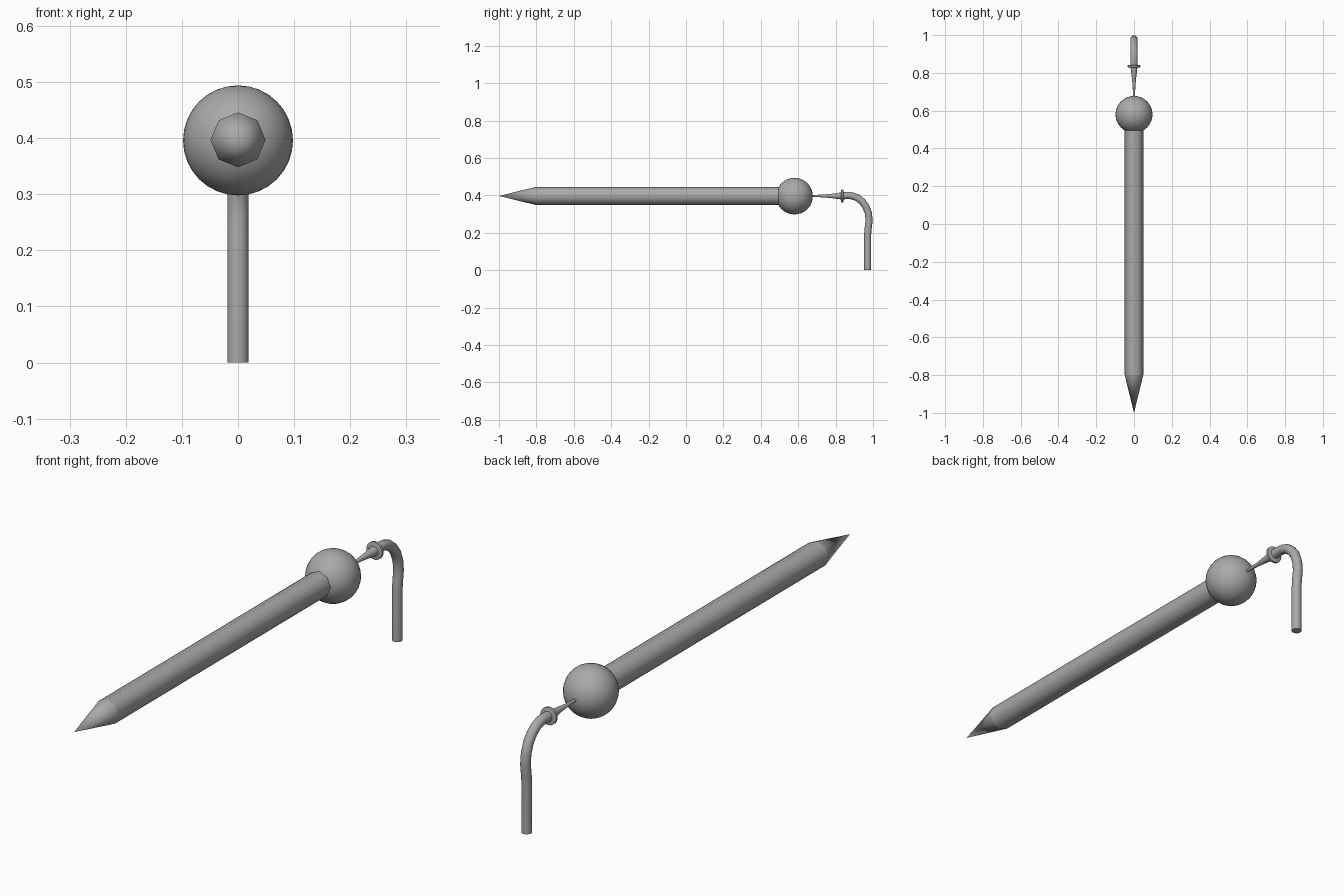
import bpy, bmesh, math
from mathutils import Vector

if "Cube" in bpy.data.objects:
    bpy.data.objects.remove(bpy.data.objects["Cube"])

AXIS_Z = 0.397
grey = bpy.data.materials.new("grey")
grey.diffuse_color = (0.4, 0.4, 0.4, 1)
grey.use_nodes = True
grey.node_tree.nodes["Principled BSDF"].inputs["Base Color"].default_value = grey.diffuse_color


def sweep(name, path, sides, angle=180):
    """Rings of given radius along a path of (y, z, radius) in the x = 0 plane."""
    bm = bmesh.new()
    pts = [Vector((0, y, z)) for y, z, r in path]
    rings = []
    for i, (p, (_, _, r)) in enumerate(zip(pts, path)):
        t = (pts[min(i + 1, len(pts) - 1)] - pts[max(i - 1, 0)]).normalized()
        side = Vector((1, 0, 0))
        up = side.cross(t)
        if r == 0:
            rings.append([bm.verts.new(p)])
            continue
        rings.append([bm.verts.new(p + r * (side * math.cos(a) + up * math.sin(a)))
                      for a in (2 * math.pi * k / sides for k in range(sides))])
    for a, b in zip(rings, rings[1:]):
        for k in range(sides):
            n = (k + 1) % sides
            if len(a) == 1:
                bm.faces.new((a[0], b[n], b[k]))
            else:
                bm.faces.new((a[k], a[n], b[n], b[k]))
    for ring in (rings[0], rings[-1]):
        if len(ring) > 2:
            bm.faces.new(ring)
    bmesh.ops.recalc_face_normals(bm, faces=bm.faces)
    mesh = bpy.data.meshes.new(name)
    bm.to_mesh(mesh)
    bm.free()
    obj = bpy.data.objects.new(name, mesh)
    bpy.context.collection.objects.link(obj)
    finish(obj, angle)


def finish(obj, angle):
    obj.data.materials.append(grey)
    bpy.ops.object.select_all(action='DESELECT')
    obj.select_set(True)
    bpy.context.view_layer.objects.active = obj
    bpy.ops.object.shade_smooth_by_angle(angle=math.radians(angle))


# Octagonal shaft and its pointed tip
sweep("shaft", [(-0.8, AXIS_Z, 0.049), (0.53, AXIS_Z, 0.049)], 8, 60)
sweep("tip", [(-1.0, AXIS_Z, 0), (-0.8, AXIS_Z, 0.049)], 8, 60)

# Ball
bpy.ops.mesh.primitive_uv_sphere_add(segments=32, ring_count=16, radius=0.098,
                                     location=(0, 0.58, AXIS_Z - 0.001))
ball = bpy.context.object
ball.name = "ball"
finish(ball, 60)

# Thin neck flaring towards the collar
sweep("neck", [(y, AXIS_Z, r) for y, r in
               ((0.66, 0.005), (0.70, 0.006), (0.74, 0.008), (0.78, 0.012),
                (0.81, 0.016), (0.835, 0.019))], 16, 40)

# Collar disc
sweep("collar", [(y, AXIS_Z, r) for y, r in
                 ((0.828, 0.026), (0.831, 0.034), (0.840, 0.034), (0.843, 0.026))], 16, 40)

# Bent pipe dropping to the ground
bend = [(0.835, 0.397), (0.865, 0.400), (0.890, 0.397), (0.917, 0.387),
        (0.941, 0.368), (0.961, 0.342), (0.975, 0.305), (0.979, 0.265),
        (0.974, 0.225), (0.971, 0.19), (0.971, 0.0)]
sweep("bent_pipe", [(y, z, 0.019) for y, z in bend], 16, 40)
